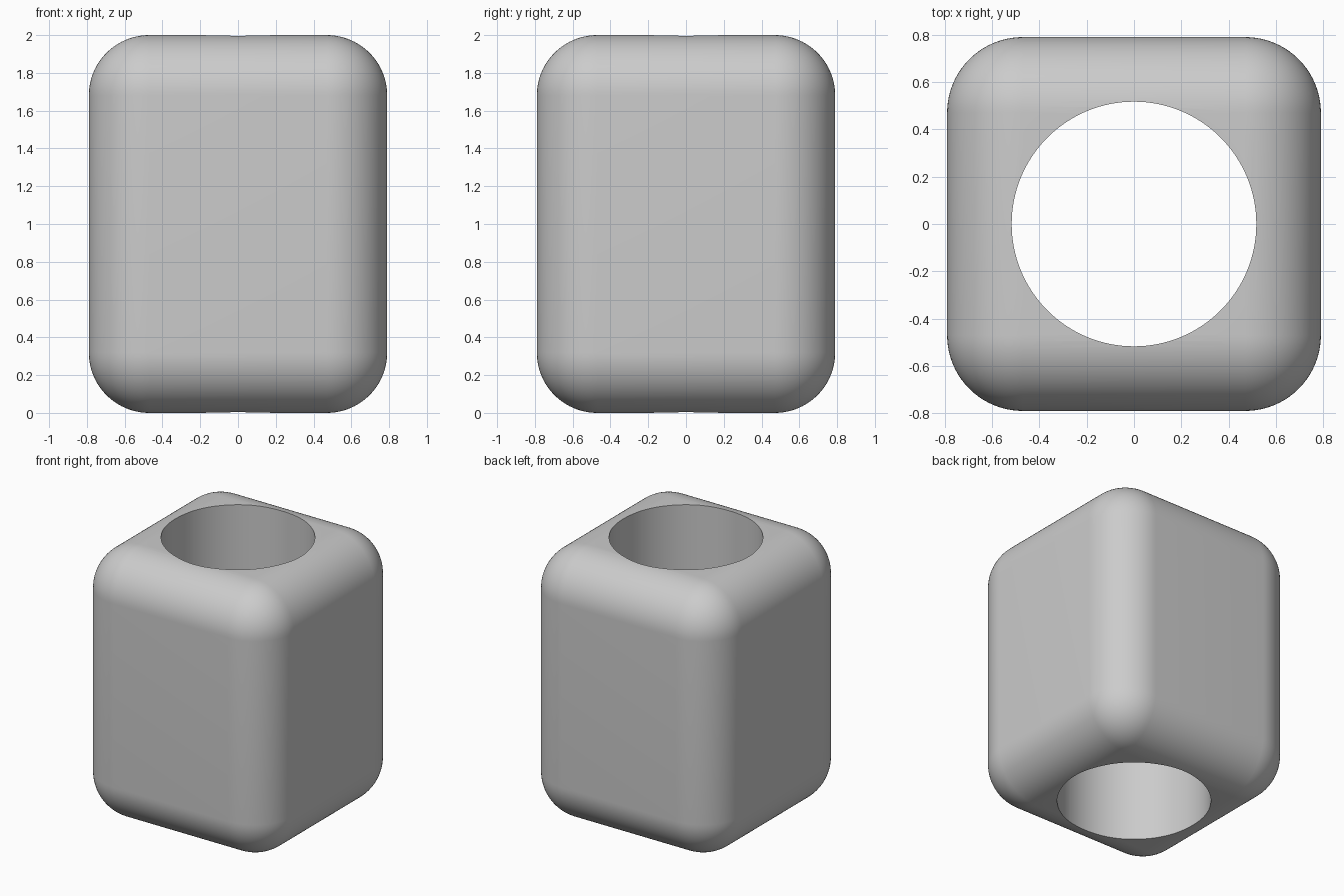
import bpy
import math

if "Cube" in bpy.data.objects:
    bpy.data.objects.remove(bpy.data.objects["Cube"])

HALF, HEIGHT, ROUND, BORE = 0.79, 2.0, 0.32, 0.517

# Rounded block
bpy.ops.mesh.primitive_cube_add(size=1, location=(0, 0, HEIGHT / 2))
block = bpy.context.object
block.name = "rounded_block"
block.scale = (2 * HALF, 2 * HALF, HEIGHT)
bpy.ops.object.transform_apply(location=True, rotation=False, scale=True)
bevel = block.modifiers.new("round_edges", 'BEVEL')
bevel.width = ROUND
bevel.segments = 20

# Vertical through-hole cutter
bpy.ops.mesh.primitive_cylinder_add(vertices=128, radius=BORE, depth=HEIGHT + 1,
                                    location=(0, 0, HEIGHT / 2))
cutter = bpy.context.object
cutter.name = "bore_cutter"
cutter.hide_render = True
cut = block.modifiers.new("bore", 'BOOLEAN')
cut.operation = 'DIFFERENCE'
cut.solver = 'EXACT'
cut.object = cutter

# Apply the rounding and bore, then shade with a crisp rim
bpy.ops.object.select_all(action='DESELECT')
block.select_set(True)
bpy.context.view_layer.objects.active = block
for name in ("round_edges", "bore"):
    bpy.ops.object.modifier_apply(modifier=name)
bpy.data.objects.remove(cutter, do_unlink=True)
bpy.ops.object.shade_smooth_by_angle(angle=math.radians(30))
